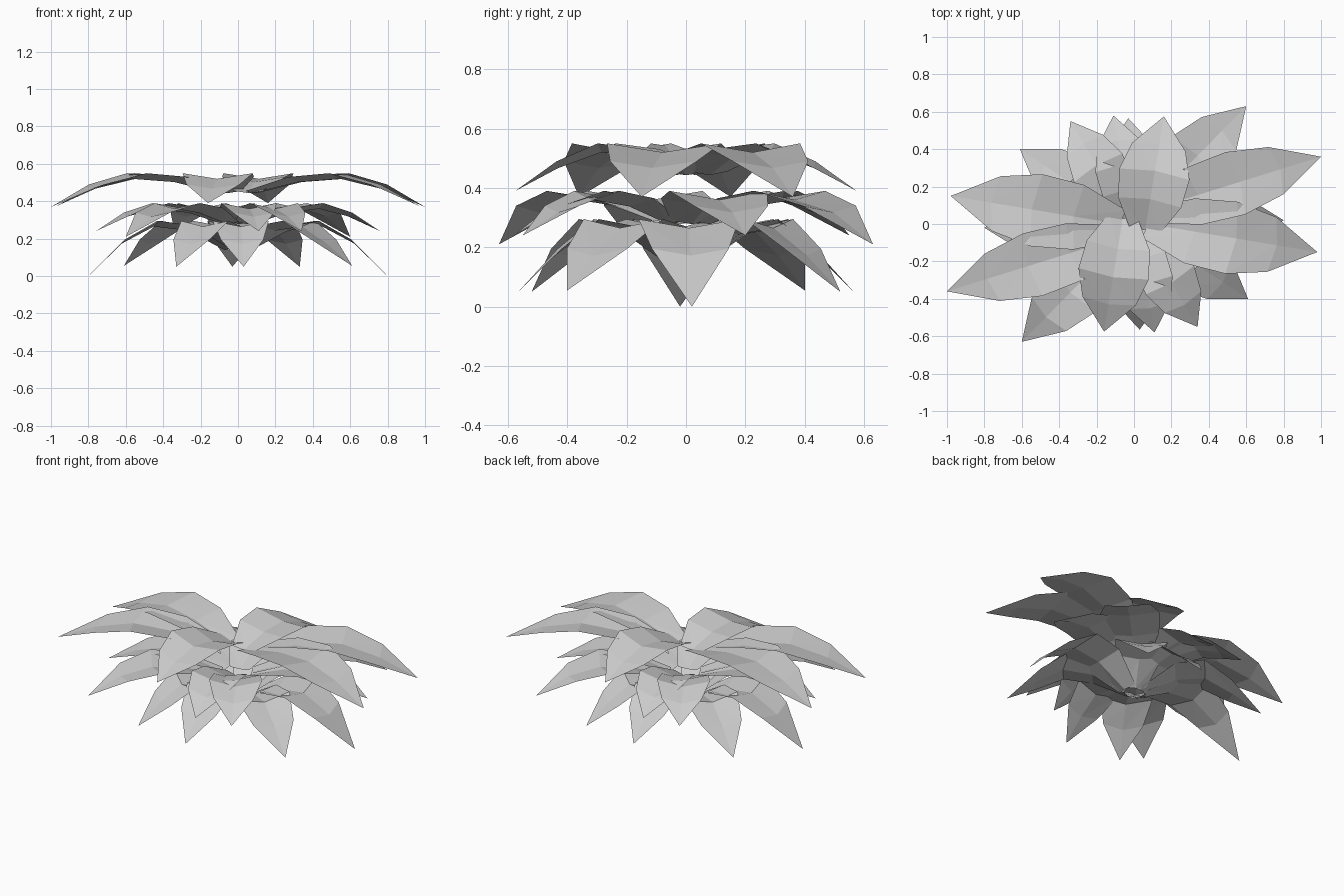
import bpy, math
from mathutils import Vector

if "Cube" in bpy.data.objects:
    bpy.data.objects.remove(bpy.data.objects["Cube"])

# rows along a leaf: position, width factor
ROWS = [(0.0, 0.4), (0.27, 0.9), (0.52, 1.0), (0.76, 0.76), (1.0, 0.0)]

def leaf(name, tip, base, half_w, heights, fold):
    """Low-poly leaf with a lowered midrib; heights are edge z values per row."""
    b, t = Vector(base), Vector(tip[:2])
    d = t - b
    side = Vector((-d.y, d.x)).normalized()
    verts, faces = [], []
    for (s, w), z in zip(ROWS[:-1], heights):
        c = b + d * s
        for k in (-1, 0, 1):
            p = c + side * (k * half_w * w)
            if k:
                p -= d * 0.03
            verts.append((p.x, p.y, z - (fold * w if k == 0 else 0)))
    verts.append(tip)
    for r in range(3):
        for k in range(2):
            a = r * 3 + k
            faces.append((a, a + 1, a + 4, a + 3))
    faces += [(9, 10, 12), (10, 11, 12)]
    # triangulate the folded quads
    tris = []
    for f in faces:
        tris += [f] if len(f) == 3 else [(f[0], f[1], f[2]), (f[0], f[2], f[3])]
    me = bpy.data.meshes.new(name)
    me.from_pydata(verts, [], tris)
    ob = bpy.data.objects.new(name, me)
    bpy.context.collection.objects.link(ob)

def tier(name, leaves, heights, fold):
    # every leaf is repeated by a half turn about z
    for i, (tip, base, w) in enumerate(leaves):
        for j, s in enumerate((1, -1)):
            leaf(f"{name}_{i}_{j}", (s * tip[0], s * tip[1], tip[2]),
                 (s * base[0], s * base[1]), w, heights, fold)

# top tier: long side leaves and short front/back leaves
tier("top_leaf", [((1.0, .36, .37), (.10, .08), .175),
                  ((.98, -.15, .37), (.08, 0), .195),
                  ((.16, .575, .39), (.06, -.03), .19)],
     (.455, .53, .55, .49), .03)

# middle tier
tier("middle_leaf", [((.60, .63, .21), (.06, .08), .17),
                     ((.76, .20, .24), (.08, .02), .17),
                     ((.34, -.55, .24), (.05, -.06), .15),
                     ((.11, -.58, .24), (.01, -.04), .15)],
     (.29, .365, .39, .34), .03)

# bottom tier: steeper drooping leaves rising from a low centre
tier("bottom_leaf", [((.80, .02, .0), (.07, 0), .17),
                     ((.61, -.40, .055), (.05, -.03), .16),
                     ((.03, -.565, .05), (0, -.05), .15),
                     ((.33, .52, .05), (.03, .05), .15)],
     (.15, .27, .295, .195), .03)
